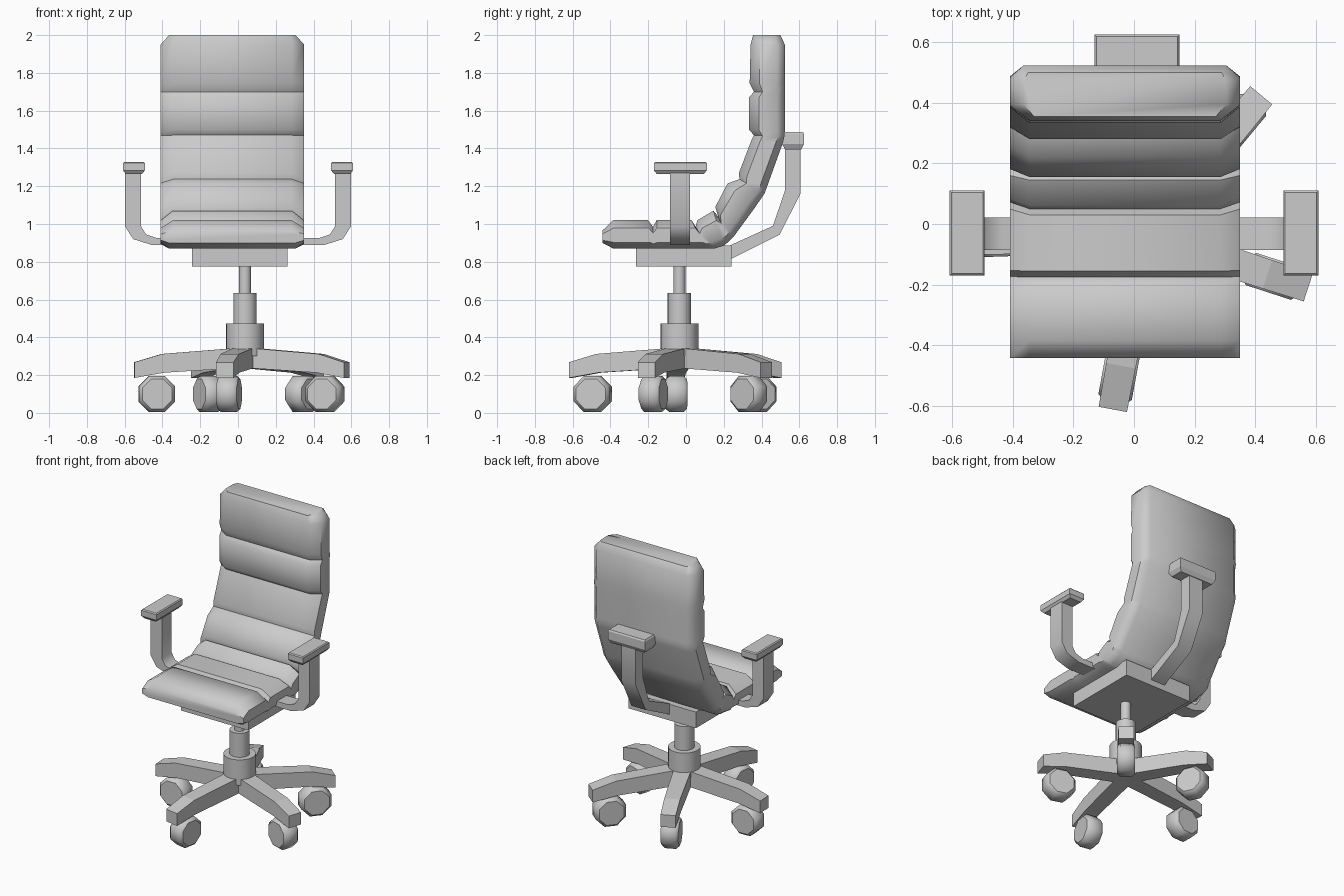
import bpy, bmesh, math
from mathutils import Matrix, Vector

if "Cube" in bpy.data.objects:
    bpy.data.objects.remove(bpy.data.objects["Cube"])


def finish(name, bm, smooth=None):
    bmesh.ops.recalc_face_normals(bm, faces=bm.faces)
    me = bpy.data.meshes.new(name)
    bm.to_mesh(me)
    bm.free()
    ob = bpy.data.objects.new(name, me)
    bpy.context.collection.objects.link(ob)
    if smooth:
        bpy.ops.object.select_all(action='DESELECT')
        ob.select_set(True)
        bpy.context.view_layer.objects.active = ob
        bpy.ops.object.shade_smooth_by_angle(angle=math.radians(smooth))
    return ob


def loft(name, rings, smooth=None):
    """Skin closed rings of equal size and cap both ends."""
    bm = bmesh.new()
    vs = [[bm.verts.new(p) for p in r] for r in rings]
    n = len(rings[0])
    for a, b in zip(vs, vs[1:]):
        for i in range(n):
            j = (i + 1) % n
            bm.faces.new((a[i], a[j], b[j], b[i]))
    bm.faces.new(vs[0])
    bm.faces.new(vs[-1])
    return finish(name, bm, smooth)


def strip(name, pairs, place, smooth=None):
    """Bar of rectangular section: pairs of (outer, inner) 2D points, swept at two offsets."""
    return loft(name, [[place(o, 1), place(i, 1), place(i, -1), place(o, -1)]
                       for o, i in pairs], smooth)


def rect(cx, cy, hx, hy, z):
    return [(cx + sx * hx, cy + sy * hy, z) for sx, sy in ((-1, -1), (1, -1), (1, 1), (-1, 1))]


def pad(name, cx, cy, hx, hy, z0, z1):
    h = z1 - z0
    return loft(name, [rect(cx, cy, hx - .015, hy - .015, z0), rect(cx, cy, hx, hy, z0 + .3 * h),
                       rect(cx, cy, hx, hy, z1 - .1 * h), rect(cx, cy, hx - .006, hy - .006, z1)])


def cylinder(name, r, z0, z1, x, y, seg=24):
    bm = bmesh.new()
    bmesh.ops.create_cone(bm, cap_ends=True, segments=seg, radius1=r, radius2=r, depth=z1 - z0,
                          matrix=Matrix.Translation((x, y, (z0 + z1) / 2)))
    return finish(name, bm, 35)


# padded seat and back: front/back points along the side profile, grooves included
stations = [
    (-.443, .965, -.443, .90), (-.385, 1.02, -.385, .87), (-.20, 1.02, -.19, .87),
    (-.175, .985, -.17, .87), (-.155, 1.02, -.15, .87), (.03, 1.02, .10, .87),
    (.05, .98, .13, .87), (.06, 1.02, .15, .87), (.145, 1.07, .20, .885),
    (.17, 1.04, .23, .91), (.155, 1.09, .25, .93), (.22, 1.215, .36, 1.08),
    (.283, 1.237, .415, 1.16), (.28, 1.27, .43, 1.20), (.345, 1.44, .513, 1.43),
    (.36, 1.47, .52, 1.46), (.333, 1.50, .523, 1.49), (.333, 1.67, .523, 1.67),
    (.36, 1.70, .523, 1.70), (.337, 1.745, .523, 1.745), (.342, 1.95, .523, 1.95),
    (.355, 2.0, .50, 2.0)]
rings = []
for k, (fy, fz, by, bz) in enumerate(stations):
    F, B = Vector((0, fy, fz)), Vector((0, by, bz))
    wide, narrow = (.335, .30) if k == len(stations) - 1 else (.38, .315)
    half = [(narrow, F), (wide, F.lerp(B, .28)), (wide, F.lerp(B, .78)), (narrow + .02, B)]
    ring = [p + Vector((w - .03, 0, 0)) for w, p in half]
    ring += [p + Vector((-w - .03, 0, 0)) for w, p in reversed(half)]
    rings.append(ring)
loft("seat_and_back_cushion", rings, 50)

# mounting plate under the seat
loft("seat_plate", [rect(.01, -.012, .253, .253, z) for z in (.775, .885)])

# gas column
CX, CY = .037, -.035
cylinder("column_rod", .032, .60, .79, CX, CY)
cylinder("column_sleeve", .062, .44, .635, CX, CY)
cylinder("column_hub", .10, .30, .472, CX, CY)

# armrests
arm = [((.20, .89), (.20, .925)), ((.46, .89), (.434, .927)), ((.555, .92), (.487, .945)),
       ((.598, .987), (.513, .987)), ((.598, 1.28), (.513, 1.28))]
for side, s in (("left", -1), ("right", 1)):
    strip(side + "_arm", arm, lambda p, e: (s * p[0], -.032 + e * .053, p[1]), 40)
    pad(side + "_arm_pad", s * .551, -.03, .058, .14, 1.265, 1.328)

# rear bracket with its crossbar
bar = [((.12, .785), (.12, .835)), ((.24, .815), (.24, .89)), ((.495, .943), (.46, .99)),
       ((.605, 1.158), (.525, 1.18)), ((.605, 1.42), (.525, 1.42))]
strip("rear_bracket", bar, lambda p, e: (.01 + e * .053, p[0], p[1]), 40)
pad("rear_crossbar", .01, .567, .14, .058, 1.395, 1.487)

# five base legs, each with a caster
ends = [(-.07, -.612), (.575, -.21), (.42, .425), (-.205, .485), (-.55, -.055)]
for k, (ex, ey) in enumerate(ends, 1):
    d = Vector((ex - CX, ey - CY, 0))
    L = d.length
    d.normalize()
    n = Vector((-d.y, d.x, 0))
    base = Vector((CX, CY, 0))

    def place(p, e):
        return base + d * p[0] + n * (e * (.055 - .013 * p[0])) + Vector((0, 0, p[1]))

    strip(f"base_leg_{k}", [((0, .347), (0, .24)), ((L * .75, .312), (L * .73, .213)),
                            ((L, .268), (L, .185))], place)
    # octagonal wheel with chamfered rims, rolling along the leg
    hub = base + d * (L - .12) + Vector((0, 0, .1))
    wheel = []
    for off, r in ((-.056, .085), (-.036, .104), (.036, .104), (.056, .085)):
        wheel.append([hub + n * off + (d * math.cos(a) + Vector((0, 0, math.sin(a)))) * r
                      for a in (math.pi * (i + .5) / 4 for i in range(8))])
    loft(f"caster_{k}", wheel, 46)
